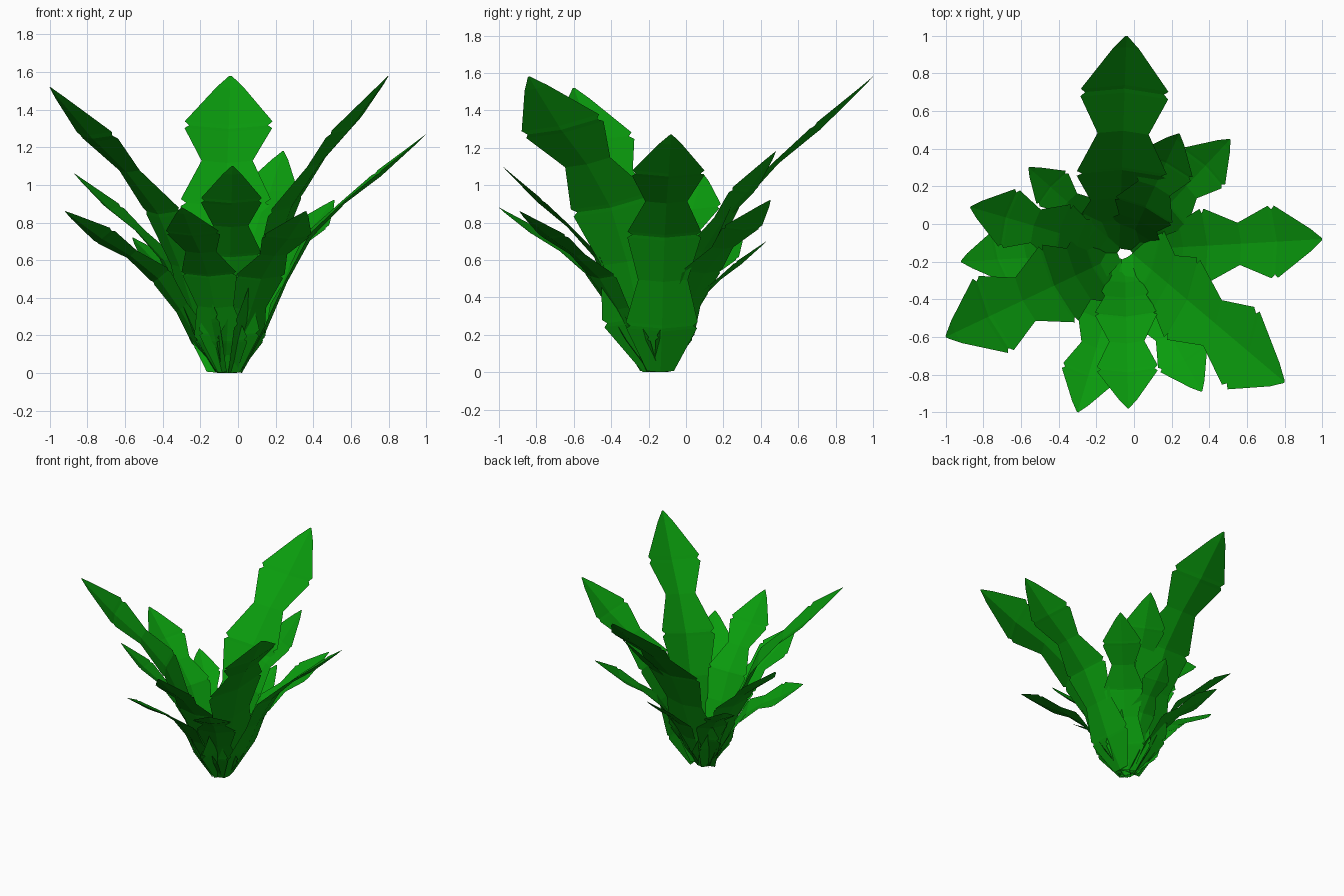
import bpy, bmesh
from math import radians
from mathutils import Matrix, Vector

cube = bpy.data.objects.get("Cube")
if cube:
    bpy.data.objects.remove(cube, do_unlink=True)

# Leaf green, used everywhere
green = bpy.data.materials.new("leaf_green")
green.use_nodes = True
colour = (0.003, 0.33, 0.004, 1)
green.diffuse_color = colour
green.node_tree.nodes["Principled BSDF"].inputs["Base Color"].default_value = colour

# Three-lobed blade for a leaf of length 1: distance along, arch, half width.
# The doubled rows make the notches at the lobes' widest points.
BLADE = [
    (0.0, 0.0, 0.045), (0.155, 0.021, 0.118), (0.166, 0.023, 0.106),
    (0.177, 0.026, 0.12), (0.33, 0.065, 0.083), (0.485, 0.089, 0.123),
    (0.496, 0.091, 0.108), (0.508, 0.09, 0.123), (0.655, 0.0725, 0.07),
    (0.785, 0.037, 0.12), (0.798, 0.033, 0.108), (0.812, 0.031, 0.12),
    (0.955, 0.006, 0.036), (1.0, 0.0, 0.003),
]
FOLD = 0.15          # how far the edges rise above the midrib


def make_leaf(name, tip, root, ring, roll):
    """Arch a folded blade from the root out to its tip, rolled about its length."""
    tip, root = Vector(tip), Vector(root).to_3d()
    out = tip - root
    out.z = 0
    base = root + out.normalized() * ring
    chord = tip - base
    length = chord.length
    chord.normalize()
    side = Vector((0, 0, 1)).cross(chord).normalized()
    arch_dir = chord.cross(side)
    side.rotate(Matrix.Rotation(radians(roll), 3, chord))
    inner = chord.cross(side)
    bm = bmesh.new()
    rows = []
    for along, arch, half in BLADE:
        spine = chord * along + arch_dir * arch
        rows.append([bm.verts.new(base + length * (
            spine + (inner * abs(s) * FOLD + side * s) * half)) for s in (-1, 0, 1)])
    for a, b in zip(rows, rows[1:]):
        for i in (0, 1):
            bm.faces.new((a[i], b[i], b[i + 1], a[i + 1]))
    bmesh.ops.recalc_face_normals(bm, faces=bm.faces)
    if sum(f.normal.dot(inner) for f in bm.faces) < 0:
        bmesh.ops.reverse_faces(bm, faces=bm.faces)
    # Keep the root on the ground
    for v in bm.verts:
        v.co.z = max(v.co.z, 0)
    mesh = bpy.data.meshes.new(name)
    bm.to_mesh(mesh)
    bm.free()
    mesh.materials.append(green)
    bpy.context.collection.objects.link(bpy.data.objects.new(name, mesh))


# Every leaf: tip, root centre, distance from the root centre, roll in degrees
MID = (-0.05, -0.15)
LEAVES = {
    "large_leaf_back": ((-0.04, 1.0, 1.58), (-0.08, -0.17), 0.04, 0),
    "large_leaf_front_left": ((0.8, -0.84, 1.58), (-0.04, -0.13), 0.04, 21),
    "large_leaf_front_right": ((-1.0, -0.6, 1.52), MID, 0.06, 0),
    "medium_leaf_left": ((1.0, -0.08, 1.27), (-0.05, -0.14), 0.07, 0),
    "medium_leaf_front": ((-0.03, -0.98, 1.1), MID, 0.06, 0),
    "medium_leaf_back_left": ((0.24, 0.48, 1.18), MID, 0.05, 0),
    "medium_leaf_right": ((-0.87, 0.09, 1.06), MID, 0.06, 0),
    "small_leaf_right": ((-0.92, -0.2, 0.86), MID, 0.04, 20),
    "small_leaf_front_right": ((-0.3, -1.0, 0.88), MID, 0.04, 0),
    "small_leaf_front_left": ((0.36, -0.89, 0.86), MID, 0.03, 0),
    "small_leaf_back_left": ((0.51, 0.45, 0.92), MID, 0.03, 0),
    "small_leaf_back_right": ((-0.56, 0.3, 0.72), MID, 0.03, 0),
    "small_leaf_back": ((0.05, 0.43, 0.7), MID, 0.03, 0),
}
for leaf_name, settings in LEAVES.items():
    make_leaf(leaf_name, *settings)
